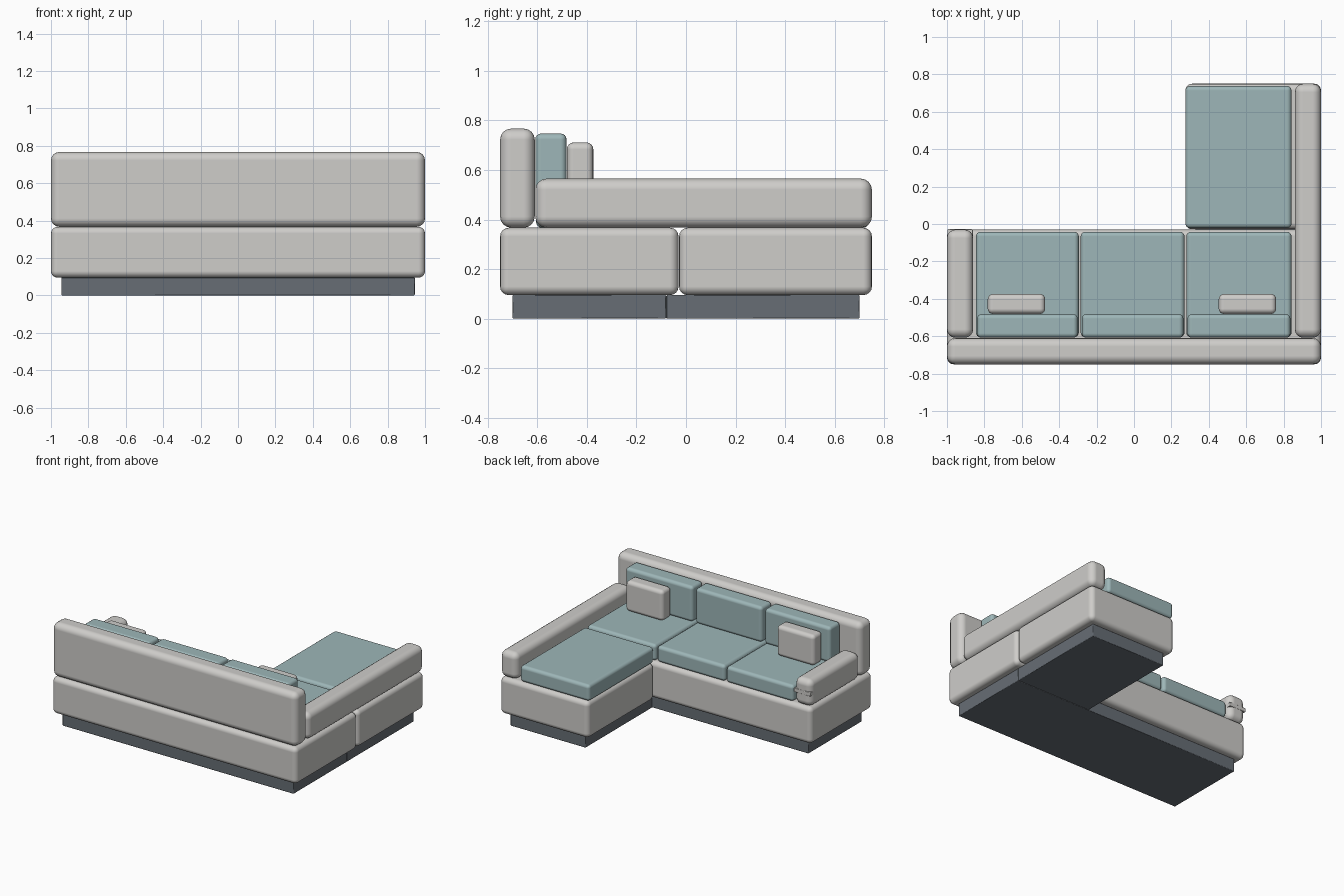
import bpy
import bmesh
from mathutils import Vector

old = bpy.data.objects.get("Cube")
if old:
    bpy.data.objects.remove(old, do_unlink=True)


def material(name, rgb):
    mat = bpy.data.materials.new(name)
    mat.use_nodes = True
    color = (*rgb, 1.0)
    mat.diffuse_color = color
    mat.node_tree.nodes["Principled BSDF"].inputs["Base Color"].default_value = color
    return mat


GREY = material("light grey fabric", (0.62, 0.61, 0.59))
TEAL = material("pale teal fabric", (0.34, 0.47, 0.48))
SLATE = material("slate plinth", (0.135, 0.155, 0.178))


def block(name, x, y, z, mat, radius, segments=4):
    """Rounded box spanning the given x, y and z ranges."""
    lo, hi = Vector((x[0], y[0], z[0])), Vector((x[1], y[1], z[1]))
    size = hi - lo
    mesh = bpy.data.meshes.new(name)
    bm = bmesh.new()
    bmesh.ops.create_cube(bm, size=1)
    bmesh.ops.scale(bm, vec=size, verts=bm.verts)
    bm.to_mesh(mesh)
    bm.free()
    mesh.materials.append(mat)
    obj = bpy.data.objects.new(name, mesh)
    obj.location = (lo + hi) / 2
    bpy.context.collection.objects.link(obj)
    bevel = obj.modifiers.new("soft edges", "BEVEL")
    bevel.width = radius
    bevel.segments = segments
    bevel.harden_normals = True
    for poly in mesh.polygons:
        poly.use_smooth = True
    return obj


# Recessed plinths
block("main_plinth", (-0.945, 0.945), (-0.70, -0.08), (0, 0.096), SLATE, 0.004, 1)
block("chaise_plinth", (0.33, 0.945), (-0.08, 0.70), (0, 0.096), SLATE, 0.004, 1)

# Upholstered bases
BASE = (0.095, 0.367)
block("main_base", (-1, 1), (-0.75, -0.03), BASE, GREY, 0.035)
block("chaise_base", (0.275, 1), (-0.028, 0.75), BASE, GREY, 0.035)

# Backrest and arms
ARM = (0.367, 0.565)
block("backrest", (-1, 1), (-0.75, -0.61), (0.367, 0.767), GREY, 0.045)
block("left_arm", (0.86, 1), (-0.608, 0.75), ARM, GREY, 0.045)
block("right_arm", (-1, -0.86), (-0.608, -0.03), ARM, GREY, 0.045)
block("right_arm_band", (-0.998, -0.862), (-0.07, -0.028), (0.455, 0.485), GREY, 0.003, 1)

# Seat and back cushions, one pair for each place
for side, x0, x1 in (("right", -0.845, -0.295),
                     ("middle", -0.285, 0.27),
                     ("left", 0.28, 0.842)):
    block(side + "_seat_cushion", (x0, x1), (-0.605, -0.042), (0.367, 0.487), TEAL, 0.024)
    block(side + "_back_cushion", (x0 + 0.006, x1 - 0.006), (-0.608, -0.482),
          (0.485, 0.747), TEAL, 0.024)
block("chaise_cushion", (0.275, 0.842), (-0.022, 0.738), (0.367, 0.487), TEAL, 0.024)

# Throw pillows
for side, x0, x1 in (("right", -0.782, -0.475), ("left", 0.453, 0.76)):
    block(side + "_pillow", (x0, x1), (-0.481, -0.374), (0.485, 0.711), GREY, 0.028)
